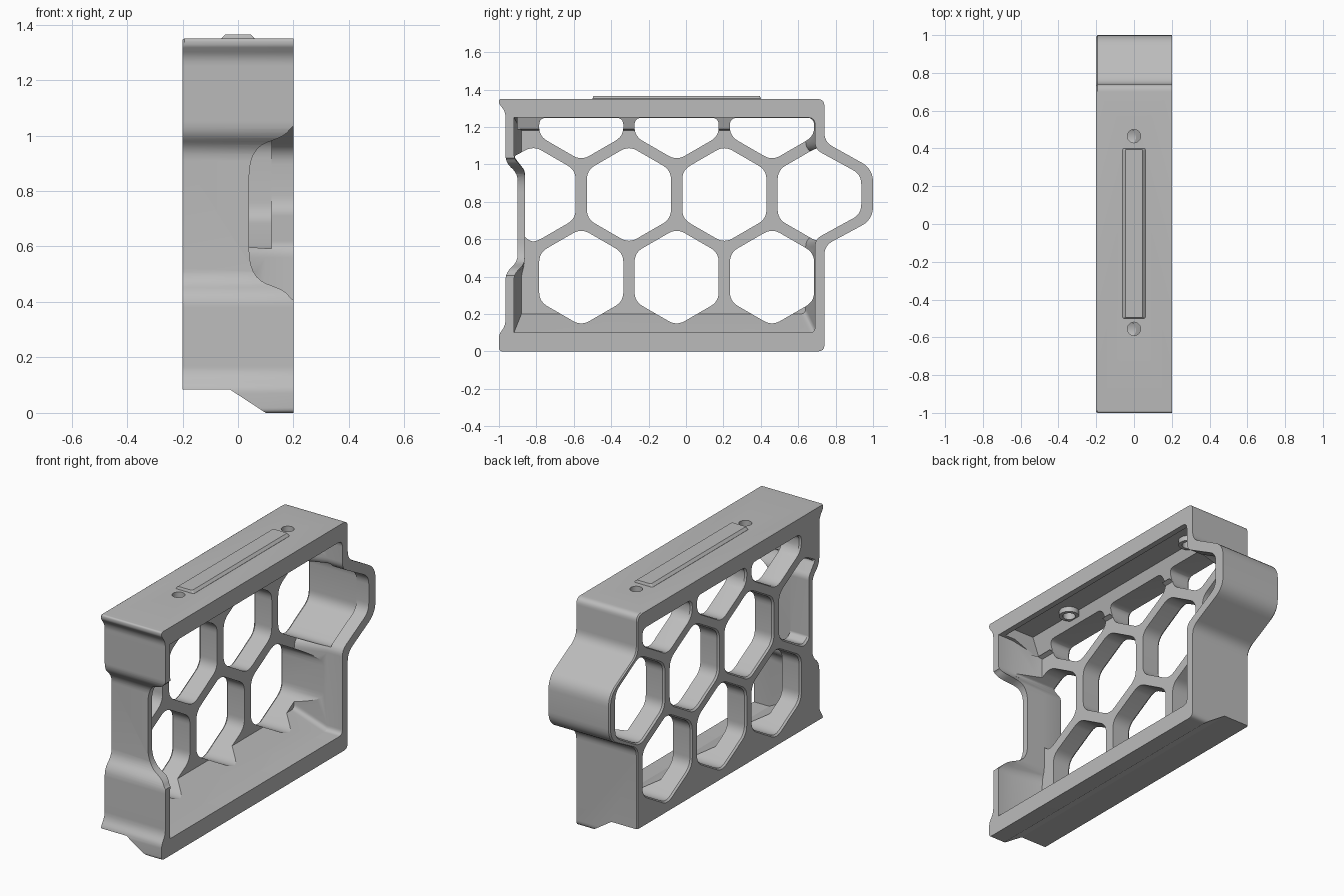
import bpy, bmesh, math
from mathutils import Vector

cube = bpy.data.objects.get("Cube")
if cube:
    bpy.data.objects.remove(cube)

grey = bpy.data.materials.new("plain grey")
grey.use_nodes = True
colour = (0.5, 0.5, 0.5, 1)
grey.diffuse_color = colour
grey.node_tree.nodes["Principled BSDF"].inputs["Base Color"].default_value = colour


def rounded(points, steps=6):
    """Polygon from (u, v, cut): each corner is replaced by a curve."""
    out = []
    for i, (u, v, cut) in enumerate(points):
        p = Vector((u, v))
        if cut == 0:
            out.append(p)
            continue
        a = Vector(points[i - 1][:2]) - p
        b = Vector(points[(i + 1) % len(points)][:2]) - p
        a = p + a.normalized() * min(cut, a.length * 0.48)
        b = p + b.normalized() * min(cut, b.length * 0.48)
        for s in range(steps + 1):
            t = s / steps
            out.append(a * (1 - t) ** 2 + p * 2 * t * (1 - t) + b * t * t)
    return out


def scaled(poly, k):
    c = sum(poly, Vector((0, 0))) / len(poly)
    return [c + (p - c) * k for p in poly]


def loft(name, axis, sections):
    """Solid through sections (position, polygon) along an axis."""
    place = {"x": lambda d, p: (d, p.x, p.y),
             "y": lambda d, p: (p.x, d, p.y),
             "z": lambda d, p: (p.x, p.y, d)}[axis]
    bm = bmesh.new()
    rings = [[bm.verts.new(place(d, p)) for p in poly] for d, poly in sections]
    n = len(rings[0])
    for r, q in zip(rings, rings[1:]):
        for i in range(n):
            bm.faces.new((r[i], r[(i + 1) % n], q[(i + 1) % n], q[i]))
    bm.faces.new(rings[0])
    bm.faces.new(rings[-1])
    bmesh.ops.recalc_face_normals(bm, faces=bm.faces)
    mesh = bpy.data.meshes.new(name)
    bm.to_mesh(mesh)
    bm.free()
    mesh.materials.append(grey)
    ob = bpy.data.objects.new(name, mesh)
    bpy.context.collection.objects.link(ob)
    return ob


def combine(body, tool, operation="DIFFERENCE"):
    mod = body.modifiers.new("cut", "BOOLEAN")
    mod.operation, mod.solver, mod.object = operation, "EXACT", tool
    bpy.context.view_layer.objects.active = body
    bpy.ops.object.modifier_apply(modifier=mod.name)
    bpy.data.objects.remove(tool)


def circle(x, y, r):
    return [Vector((x + r * math.cos(a), y + r * math.sin(a)))
            for a in (math.tau * i / 32 for i in range(32))]


# Outer frame with the back bulge and matching front recess
outer = rounded([
    (-1, 0, .02), (.74, 0, .035), (.74, .565, .05), (1, .705, .07),
    (1, .975, .07), (.74, 1.12, .05), (.74, 1.35, .04), (-1, 1.35, .012),
    (-1, 1.325, .01), (-.965, 1.28, .03), (-.965, 1.01, .04), (-.9, .95, .04),
    (-.9, .48, .04), (-.965, .42, .04), (-.965, .14, .03), (-1, .09, .02)])
frame = loft("honeycomb_frame", "x",
             [(-.2, scaled(outer, .993)), (-.193, outer), (.2, outer)])


# Open cavity, tapering towards the honeycomb wall
def cavity(front, back, low, high):
    return rounded([
        (front, low, 0), (back, low, .03), (back, .6, .04), (.937, .735, .05),
        (.937, .945, .05), (back, 1.08, .04), (back, high, .04),
        (front, high, 0), (front, 1.03, .03), (-.862, .97, .03),
        (-.862, .47, .03), (front, .41, .03)])


mouth = cavity(-.92, .69, .1, 1.25)
combine(frame, loft("cavity", "x", [(-.08, cavity(-.88, .64, .2, 1.18)),
                                    (.1, mouth), (.3, mouth)]))

# Recessed ceiling behind the rim
pocket = [Vector(p) for p in ((-.075, 1.19), (-.03, 1.31), (.14, 1.31),
                              (.17, 1.24), (.17, 1.19))]
combine(frame, loft("pocket", "y", [(-.9, pocket), (.66, pocket)]))

# Raised step along the underside
step = [Vector(p) for p in ((-.3, -.1), (-.3, .085), (-.03, .085), (.253, -.1))]
combine(frame, loft("step", "y", [(-1.2, step), (1.2, step)]))

# Side notch in the front wall
notch = rounded([(.3, 1.04, 0), (.2, 1.04, .03), (.17, 1, .03), (.04, .95, .1),
                 (.04, .49, .1), (.17, .44, .03), (.2, .4, .03), (.3, .4, 0)])
combine(frame, loft("notch", "y", [(-1.1, notch), (-.84, notch)]))

# Honeycomb openings
PITCH, LOW_Y, LOW_Z = .51, -.56, .397
ROW = PITCH * math.sqrt(3) / 2
HALF, TIP = .225, .26


def hexagon(y, z):
    return [(y, z - TIP, .05), (y + HALF, z - TIP / 2, .05),
            (y + HALF, z + TIP / 2, .05), (y, z + TIP, .05),
            (y - HALF, z + TIP / 2, .05), (y - HALF, z - TIP / 2, .05)]


holes = []
for i in range(3):
    y = LOW_Y + i * PITCH
    holes.append(hexagon(y, LOW_Z))
    holes.append(hexagon(y + PITCH / 2, LOW_Z + ROW))
    z = LOW_Z + 2 * ROW
    holes.append([(y, z - TIP, .05), (y + HALF, z - TIP / 2, .05),
                  (y + HALF, 1.249, .04), (y - HALF, 1.249, .04),
                  (y - HALF, z - TIP / 2, .05)])
part = hexagon(LOW_Y - PITCH / 2, LOW_Z + ROW)[:4]
holes.append(part + [(-.915, 1.045, .01), (-.915, 1.035, .01),
                     (-.861, .965, .02), (-.861, .61, .01)])
for h in holes:
    poly = rounded(h)
    combine(frame, loft("hole", "x", [(-.21, scaled(poly, 1.07)),
                                      (-.19, poly), (.12, poly)]))

# Screw bosses and holes in the ceiling
for y in (-.555, .465):
    ring, bore = circle(0, y, .055), circle(0, y, .035)
    combine(frame, loft("boss", "z", [(1.28, ring), (1.33, ring)]), "UNION")
    combine(frame, loft("bore", "z", [(1.2, bore), (1.4, bore)]))

# Chamfered rail on top
base = rounded([(x, y, .008) for x, y in
                ((-.06, -.5), (.06, -.5), (.06, .4), (-.06, .4))])
top = rounded([(x, y, .008) for x, y in
               ((-.046, -.495), (.046, -.495), (.046, .395), (-.046, .395))])
rail = loft("top_rail", "z", [(1.345, base), (1.351, base), (1.365, top)])

# Smooth the rounded corners, keep the edges sharp
for ob in (frame, rail):
    bpy.ops.object.select_all(action="DESELECT")
    ob.select_set(True)
    bpy.context.view_layer.objects.active = ob
    bpy.ops.object.shade_smooth_by_angle(angle=math.radians(28))
